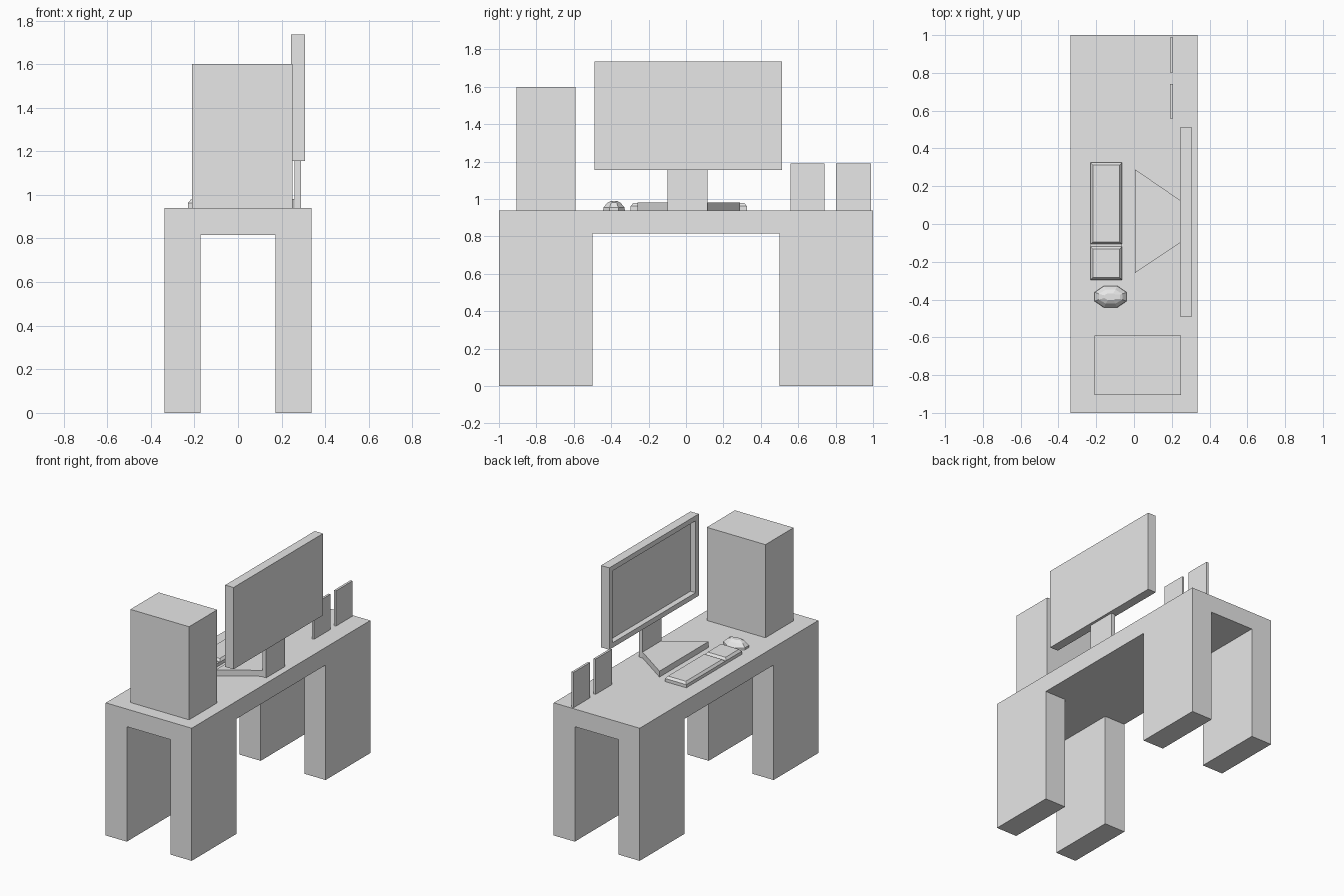
import bpy
import bmesh
from math import cos, sin, tau
from mathutils import Vector

cube = bpy.data.objects.get("Cube")
if cube:
    bpy.data.objects.remove(cube, do_unlink=True)

grey = bpy.data.materials.new("light_grey")
grey.use_nodes = True
grey.diffuse_color = (0.8, 0.8, 0.8, 1)
grey.node_tree.nodes["Principled BSDF"].inputs["Base Color"].default_value = (0.8, 0.8, 0.8, 1)

DESK_TOP = 0.94


def finish(name, bm):
    bmesh.ops.recalc_face_normals(bm, faces=bm.faces)
    mesh = bpy.data.meshes.new(name)
    bm.to_mesh(mesh)
    bm.free()
    mesh.materials.append(grey)
    obj = bpy.data.objects.new(name, mesh)
    bpy.context.collection.objects.link(obj)
    return obj


def box_bm(x, y, z, taper=0):
    """Box from (min, max) pairs; taper insets the top edges."""
    bm = bmesh.new()
    bmesh.ops.create_cube(bm, size=1)
    for v in bm.verts:
        i, j, k = (int(c > 0) for c in v.co)
        inset = taper * k
        v.co = (x[i] + inset * (1 - 2 * i), y[j] + inset * (1 - 2 * j), z[k])
    return bm


def box(name, x, y, z, taper=0):
    return finish(name, box_bm(x, y, z, taper))


def loft(name, rings):
    """Closed solid through rings holding equal numbers of points."""
    bm = bmesh.new()
    loops = [[bm.verts.new(p) for p in ring] for ring in rings]
    n = len(loops[0])
    for low, high in zip(loops, loops[1:]):
        for i in range(n):
            j = (i + 1) % n
            bm.faces.new((low[i], low[j], high[j], high[i]))
    bm.faces.new(loops[0][::-1])
    bm.faces.new(loops[-1])
    return finish(name, bm)


# Desk: a slab with its four underside corners drawn down into legs
bm = box_bm((-0.337, 0.337), (-1, 1), (0.815, DESK_TOP))
for axis, offset in (((1, 0, 0), 0.172), ((0, 1, 0), 0.5)):
    for side in (-1, 1):
        bmesh.ops.bisect_plane(bm, geom=bm.verts[:] + bm.edges[:] + bm.faces[:],
                               plane_co=Vector(axis) * offset * side, plane_no=axis)
corners = []
for f in bm.faces:
    c = f.calc_center_median()
    if c.z < 0.82 and abs(c.x) > 0.172 and abs(c.y) > 0.5:
        corners.append(f)
feet = bmesh.ops.extrude_discrete_faces(bm, faces=corners)["faces"]
for f in feet:
    for v in f.verts:
        v.co.z = 0
bmesh.ops.dissolve_limit(bm, angle_limit=0.01, verts=bm.verts, edges=bm.edges)
finish("desk", bm)

# Computer tower
box("computer_tower", (-0.21, 0.25), (-0.905, -0.59), (DESK_TOP, 1.6))

# Monitor with a recessed screen facing -x
bm = box_bm((0.243, 0.308), (-0.49, 0.512), (1.155, 1.735))
screen = min(bm.faces, key=lambda f: f.calc_center_median().x)
bmesh.ops.inset_individual(bm, faces=[screen], thickness=0.05)
recess = bmesh.ops.extrude_discrete_faces(bm, faces=[screen])["faces"]
for v in recess[0].verts:
    v.co.x += 0.04
finish("monitor", bm)

# Monitor stand
box("monitor_neck", (0.26, 0.29), (-0.098, 0.115), (DESK_TOP, 1.156))
outline = ((0.005, -0.26), (0.26, -0.09), (0.26, 0.115), (0.005, 0.29))
loft("monitor_base", [[(x, y, z) for x, y in outline] for z in (DESK_TOP, 0.982)])

# Keyboard: tray, main keys and number pad
KEY_X = (-0.23, -0.064)
box("keyboard_tray", KEY_X, (-0.296, 0.325), (DESK_TOP, 0.962))
for name, y in (("main_keys", (-0.107, 0.325)), ("number_pad", (-0.296, -0.12))):
    box(name, KEY_X, y, (0.962, 0.978), taper=0.013)

# Mouse: faceted dome with a scroll wheel
rings = []
for z, rx, ry in ((0.94, 0.084, 0.058), (0.955, 0.084, 0.056),
                  (0.978, 0.062, 0.037), (0.99, 0.034, 0.018)):
    rings.append([(-0.124 + rx * cos(tau * (i + 0.5) / 8) / cos(tau / 16),
                   -0.385 + ry * sin(tau * (i + 0.5) / 8) / cos(tau / 16), z)
                  for i in range(8)])
loft("mouse", rings)
box("scroll_wheel", (-0.116, -0.07), (-0.4, -0.37), (0.96, 0.99), taper=0.004)

# Pair of thin upright panels
for name, y in (("right_panel", (0.558, 0.74)), ("left_panel", (0.802, 0.988))):
    box(name, (0.19, 0.206), y, (DESK_TOP, 1.19))
